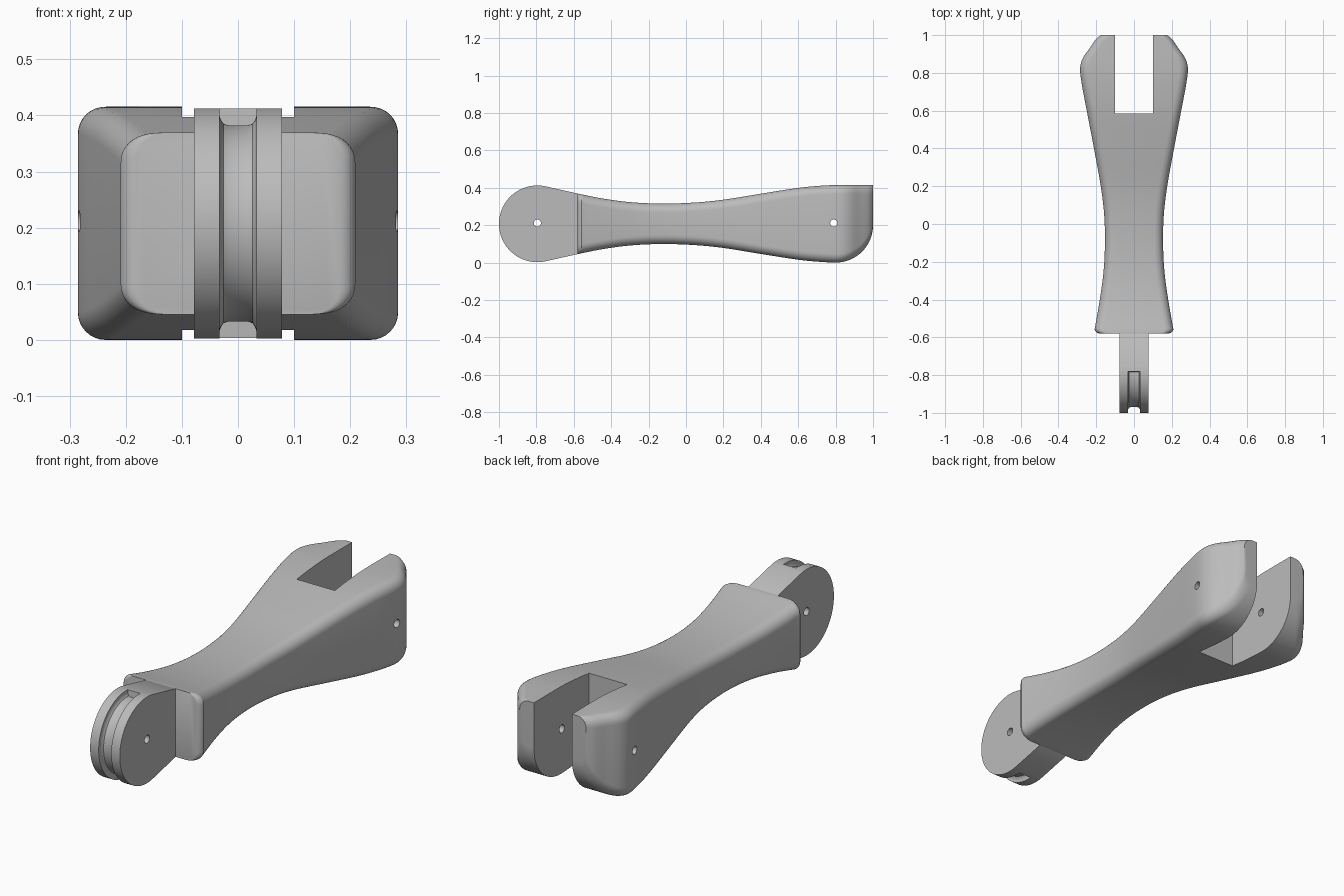
import bpy
import bmesh
from math import sin, cos, pi, sqrt, radians

if "Cube" in bpy.data.objects:
    bpy.data.objects.remove(bpy.data.objects["Cube"])

grey = bpy.data.materials.new("plain grey")
grey.use_nodes = True
grey.diffuse_color = (0.5, 0.5, 0.5, 1)
grey.node_tree.nodes["Principled BSDF"].inputs["Base Color"].default_value = (0.5, 0.5, 0.5, 1)

MID = 0.2075      # height of the pivot axis
FRONT_PIVOT = -0.795
BACK_PIVOT = 0.79
RADIUS = 0.205


def loft(name, rings):
    """Skin a list of closed rings and cap both ends."""
    bm = bmesh.new()
    rows = [[bm.verts.new(p) for p in ring] for ring in rings]
    n = len(rows[0])
    for a, b in zip(rows, rows[1:]):
        for i in range(n):
            j = (i + 1) % n
            bm.faces.new((a[i], a[j], b[j], b[i]))
    bm.faces.new(rows[0][::-1])
    bm.faces.new(rows[-1])
    bmesh.ops.recalc_face_normals(bm, faces=bm.faces)
    mesh = bpy.data.meshes.new(name)
    bm.to_mesh(mesh)
    bm.free()
    mesh.materials.append(grey)
    obj = bpy.data.objects.new(name, mesh)
    bpy.context.collection.objects.link(obj)
    return obj


def prism(name, outline, half_width):
    """Extrude a (y, z) outline across x."""
    return loft(name, [[(x, y, z) for y, z in outline] for x in (-half_width, half_width)])


def circle(cy, cz, r, n):
    return [(cy + r * cos(2 * pi * i / n), cz + r * sin(2 * pi * i / n)) for i in range(n)]


def cut(target, cutter):
    cutter.hide_render = True
    bpy.context.view_layer.objects.active = target
    mod = target.modifiers.new("cut", 'BOOLEAN')
    mod.operation = 'DIFFERENCE'
    mod.solver = 'EXACT'
    mod.object = cutter
    bpy.ops.object.modifier_apply(modifier=mod.name)
    bpy.data.objects.remove(cutter)


def curve(points, y):
    """Smooth interpolation through (position, value) points."""
    k = 0
    while k < len(points) - 2 and y > points[k + 1][0]:
        k += 1

    def slope(i):
        a, b = points[max(i - 1, 0)], points[min(i + 1, len(points) - 1)]
        return (b[1] - a[1]) / (b[0] - a[0])
    (y0, v0), (y1, v1) = points[k], points[k + 1]
    h = y1 - y0
    t = (y - y0) / h
    return (v0 * (1 + 2 * t) * (1 - t) ** 2 + slope(k) * h * t * (1 - t) ** 2
            + v1 * t * t * (3 - 2 * t) + slope(k + 1) * h * t * t * (t - 1))


# Waisted body: half width and half height along its length
WIDTH = [(-0.55, 0.207), (-0.4, 0.181), (-0.25, 0.161), (-0.1, 0.154), (0.05, 0.158),
         (0.2, 0.176), (0.4, 0.212), (0.6, 0.25), (0.75, 0.278), (0.83, 0.285),
         (0.88, 0.27), (0.93, 0.235), (0.98, 0.2), (1.0, 0.175)]
HEIGHT = [(-0.58, 0.162), (-0.45, 0.136), (-0.3, 0.116), (-0.13, 0.108), (0.05, 0.114),
          (0.2, 0.129), (0.4, 0.161), (0.6, 0.192), (0.7, 0.202), (0.8, 0.2075), (1.0, 0.2075)]


def body_ring(y):
    if y < -0.55:                      # rounded upright corners at the front
        w = 0.18 + sqrt(max(0, 0.03 ** 2 - (-0.55 - y) ** 2))
    else:
        w = curve(WIDTH, y)
    h = curve(HEIGHT, y)
    top, bottom = MID + h, MID - h
    if y > 0.8:                        # underside rolls up at the back
        bottom = 0.2 - sqrt(max(0, 0.2 ** 2 - (y - 0.8) ** 2))
    r = 0.048
    ring = []
    for sx, sz, start in ((1, 1, 0), (-1, 1, 90), (-1, -1, 180), (1, -1, 270)):
        cz = top - r if sz > 0 else bottom + r
        for i in range(9):
            a = radians(start + 90 * i / 8)
            ring.append((sx * (w - r) + r * cos(a), y, cz + r * sin(a)))
    return ring


stations = [-0.55 - 0.03 * cos(pi / 2 * i / 6) for i in range(6)]
stations += [-0.55 + 1.35 * i / 50 for i in range(50)]
stations += [0.8 + 0.2 * sin(pi / 2 * i / 18) for i in range(19)]
body = loft("body", [body_ring(y) for y in stations])

# Fork slot at the back
slot = prism("slot_cutter", [(0.585, -0.2), (1.2, -0.2), (1.2, 0.7), (0.585, 0.7)], 0.1)
cut(body, slot)

# Round front tongue, tangent to the body
outline = [(FRONT_PIVOT + RADIUS * cos(a), MID + RADIUS * sin(a))
           for a in (radians(77.6 + 204.8 * i / 72) for i in range(73))]
outline += [(-0.58, MID - 0.162), (-0.5, MID - 0.1), (-0.5, MID + 0.1), (-0.58, MID + 0.162)]
tongue = prism("front_tongue", outline, 0.078)

# Cord groove around the tongue's rim
half_section = [(0.033, 0.24), (0.033, 0.192), (0.03, 0.184), (0.026, 0.178), (0.018, 0.175)]
section = half_section + [(-x, r) for x, r in reversed(half_section)]
groove = loft("groove_cutter", [
    [(x, FRONT_PIVOT + r * cos(a), MID + r * sin(a)) for x, r in section]
    for a in (radians(86 + 188 * i / 72) for i in range(73))])
cut(tongue, groove)

# Pin holes
for part, y in ((tongue, FRONT_PIVOT), (body, BACK_PIVOT)):
    cut(part, prism("pin_hole_cutter", circle(y, MID + 0.004, 0.019, 24), 0.5))

for part in (body, tongue):
    bpy.ops.object.select_all(action='DESELECT')
    part.select_set(True)
    bpy.context.view_layer.objects.active = part
    bpy.ops.object.shade_smooth_by_angle(angle=radians(30))
